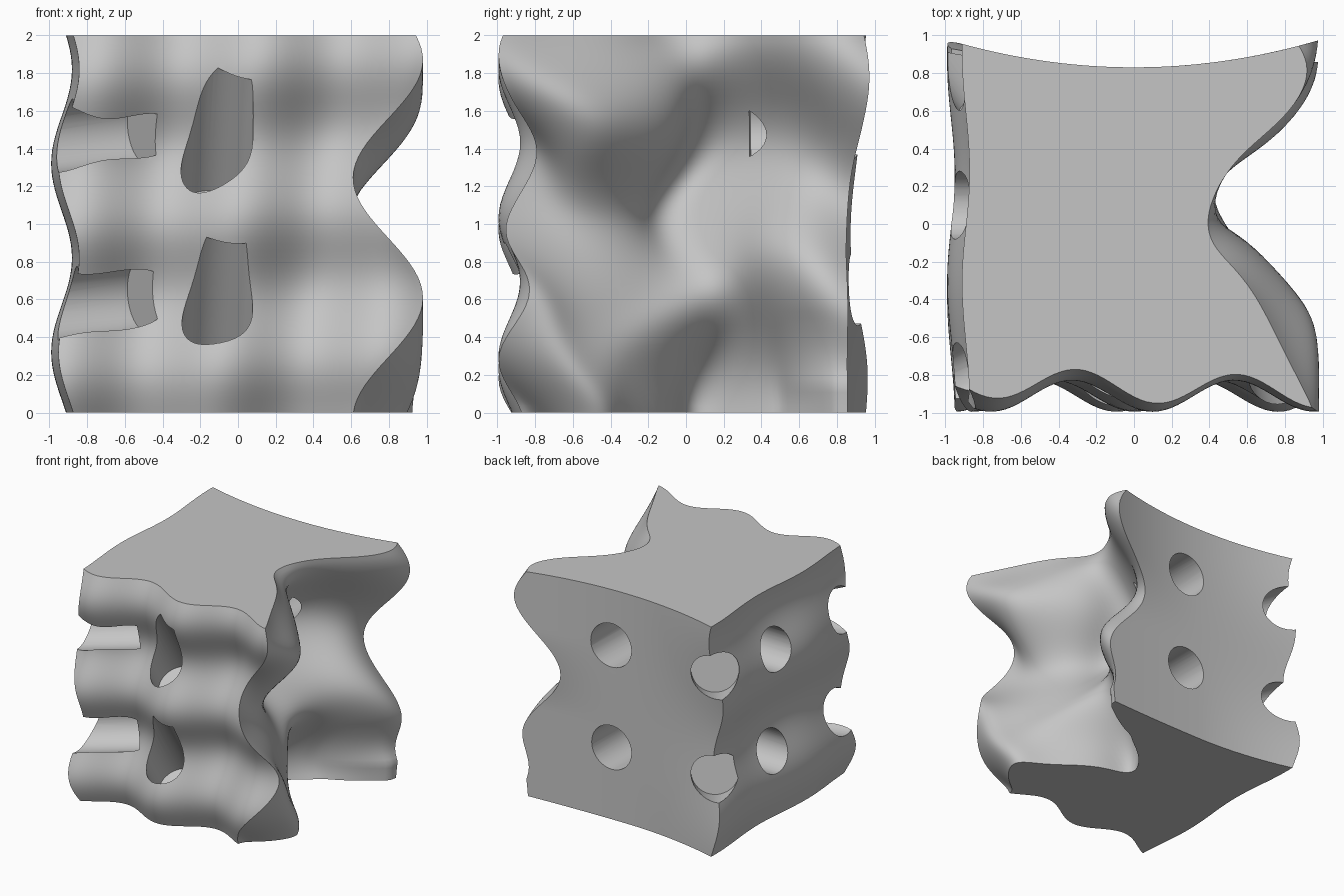
import bpy, bmesh
from math import sin, cos, pi, exp, radians
from mathutils import Vector, Matrix

if "Cube" in bpy.data.objects:
    bpy.data.objects.remove(bpy.data.objects["Cube"], do_unlink=True)

grey = bpy.data.materials.new("plain grey")
grey.use_nodes = True
grey.diffuse_color = (0.56, 0.56, 0.56, 1)
grey.node_tree.nodes["Principled BSDF"].inputs["Base Color"].default_value = (0.56, 0.56, 0.56, 1)


def wave(t, crest, period):
    return cos(2 * pi * (t - crest) / period)


def clamp(t):
    return max(0.0, min(1.0, t))


# The four wavy walls of the block
def left_wall(y, z):
    return -0.915 + 0.055 * wave(z, 0.82, 1.0) + 0.02 * wave(y, 0.25, 1.25)


def right_wall(y, z):
    groove = ((1 + cos(pi * clamp(abs(y - 0.1)))) / 2) ** (1.8 if y > 0.1 else 2.2)
    middle = 1.2 + 0.22 * sin(3.6 * y)
    period = 1.25
    if z < middle:
        period += 0.4 * exp(-((y + 0.45) / 0.28) ** 2)
    waist = (1 + wave(z, middle, period)) / 2
    foot = clamp((y - 0.55) / 0.3) * clamp((0.5 - z) / 0.35)
    return 0.98 - 0.55 * groove - 0.37 * waist * (1 - 0.85 * foot)


def front_wall(x, z):
    return -0.855 - 0.083 * wave(x, 0.12 * (z - 1), 0.85) - 0.057 * wave(z, 1.03 + 0.07 * x, 0.79)


def back_wall(x, z):
    t = clamp((z - 0.8) / 0.7)
    if x < 0:
        flare = 0.35 + 0.65 * (1 + cos(pi * z)) / 2
    else:
        flare = 0.2 + 0.8 * t * t * (3 - 2 * t)
    return 0.83 + 0.15 * x * x * flare


# Block: a finely divided cube pushed out to the walls
bm = bmesh.new()
bmesh.ops.create_cube(bm, size=2)
bmesh.ops.subdivide_edges(bm, edges=bm.edges[:], cuts=55, use_grid_fill=True)
for v in bm.verts:
    s, t, z = v.co.x, v.co.y, v.co.z + 1
    lo, hi = left_wall(t * 0.93, z), right_wall(t * 0.93, z)
    x = lo + (hi - lo) * (s + 1) / 2
    lo, hi = front_wall(x, z), back_wall(x, z)
    v.co = (x, lo + (hi - lo) * (t + 1) / 2, z)
bmesh.ops.recalc_face_normals(bm, faces=bm.faces[:])
mesh = bpy.data.meshes.new("wavy_block")
bm.to_mesh(mesh)
bm.free()
block = bpy.data.objects.new("wavy_block", mesh)
bpy.context.collection.objects.link(block)
mesh.materials.append(grey)

# Blind round holes: bottom centre and outward direction, two levels each
cut = bmesh.new()


def hole(bottom, outward, length, radius=0.19):
    axis = Vector(outward).normalized()
    turn = axis.to_track_quat('Z', 'Y').to_matrix().to_4x4()
    mid = Vector(bottom) + axis * length / 2
    bmesh.ops.create_cone(cut, cap_ends=True, segments=48, radius1=radius, radius2=radius,
                          depth=length, matrix=Matrix.Translation(mid) @ turn)


for level in (0, -0.89):
    hole((-0.13, -0.6, 1.07 + level), (0.05, -0.58, 0.81), 0.8, 0.185)    # front
    hole((0.12, 0.34, 1.515 + level), (0.03, 1, 0), 0.8)                  # back
    hole((-0.51, 0.1, 1.48 + level), (-1, 0, 0), 0.8, 0.18)               # right side
    hole((-0.5, -0.62, 1.51 + level), (-1, -0.5, -0.1), 0.8)              # front corner
    hole((-0.77, 0.7, 1.5 + level), (-0.55, 0.8, 0.17), 0.8)              # back corner
cut_mesh = bpy.data.meshes.new("hole_cutters")
cut.to_mesh(cut_mesh)
cut.free()
cut_mesh.materials.append(grey)
cutters = bpy.data.objects.new("hole_cutters", cut_mesh)
cutters.hide_render = True
bpy.context.collection.objects.link(cutters)

# Drill the holes, then smooth the walls while keeping rims sharp
bpy.ops.object.select_all(action='DESELECT')
block.select_set(True)
bpy.context.view_layer.objects.active = block
drill = block.modifiers.new("drill", 'BOOLEAN')
drill.operation = 'DIFFERENCE'
drill.solver = 'EXACT'
drill.object = cutters
bpy.ops.object.modifier_apply(modifier=drill.name)
bpy.data.objects.remove(cutters, do_unlink=True)
bpy.ops.object.shade_smooth_by_angle(angle=radians(35))
